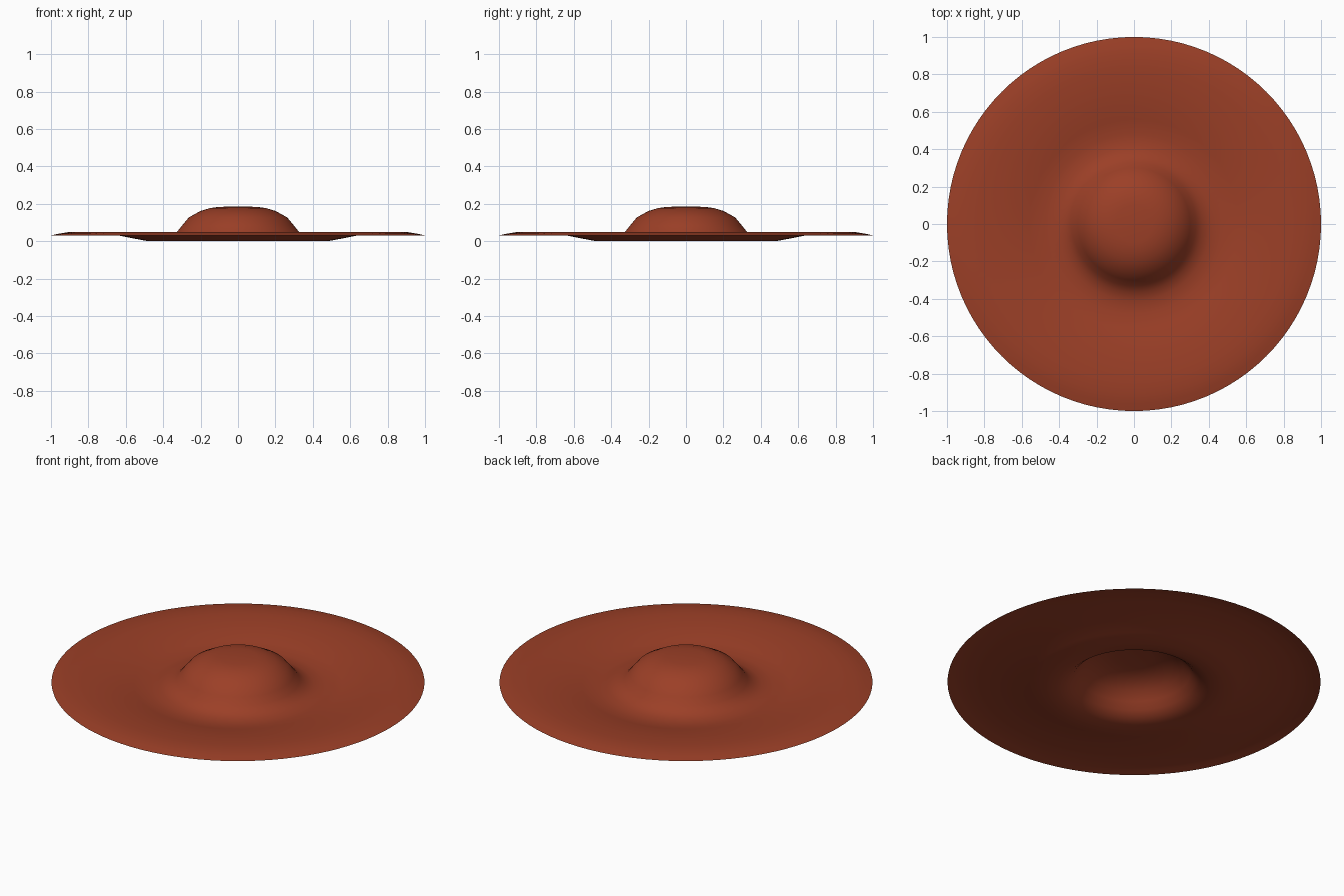
import bpy, bmesh, math

if "Cube" in bpy.data.objects:
    bpy.data.objects.remove(bpy.data.objects["Cube"])

# Hat: one thin sheet turned around the z axis, (radius, height) from crown to rim
PROFILE = [(0.10, 0.184), (0.15, 0.177), (0.20, 0.162), (0.262, 0.128),
           (0.30, 0.083), (0.33, 0.045), (0.365, 0.018), (0.41, 0.004),
           (0.48, 0.0), (0.56, 0.015), (0.64, 0.031), (0.74, 0.042),
           (0.83, 0.048), (0.91, 0.048), (0.96, 0.040), (1.0, 0.031)]
SIDES = 96

felt = bpy.data.materials.new("rust brown felt")
felt.diffuse_color = (0.33, 0.05, 0.02, 1)
felt.use_nodes = True
felt.node_tree.nodes["Principled BSDF"].inputs["Base Color"].default_value = felt.diffuse_color

bm = bmesh.new()
rings = []
for r, z in PROFILE:
    rings.append([bm.verts.new((r * math.cos(2 * math.pi * i / SIDES),
                                r * math.sin(2 * math.pi * i / SIDES), z))
                  for i in range(SIDES)])

# crown top
centre = bm.verts.new((0, 0, 0.185))
for i in range(SIDES):
    bm.faces.new((centre, rings[0][i], rings[0][(i + 1) % SIDES]))

# crown side and brim
for a, b in zip(rings, rings[1:]):
    for i in range(SIDES):
        j = (i + 1) % SIDES
        bm.faces.new((a[i], b[i], b[j], a[j]))

for f in bm.faces:
    f.smooth = True
mesh = bpy.data.meshes.new("hat")
bm.to_mesh(mesh)
bm.free()
mesh.materials.append(felt)
hat = bpy.data.objects.new("hat", mesh)
bpy.context.collection.objects.link(hat)
